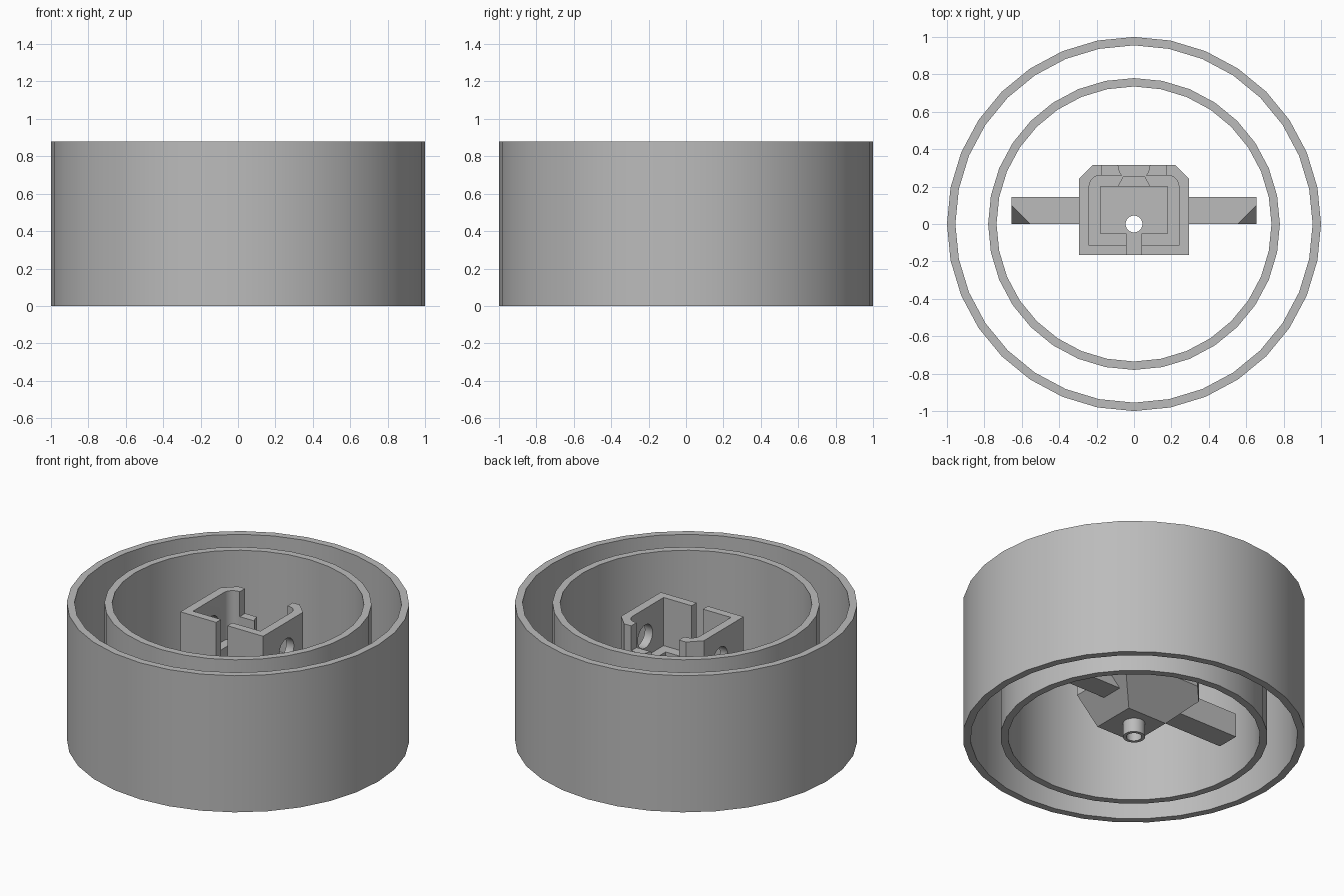
import bpy, bmesh, math
from mathutils import Vector

cube = bpy.data.objects.get("Cube")
if cube:
    bpy.data.objects.remove(cube, do_unlink=True)

grey = bpy.data.materials.new("plain_grey")
grey.use_nodes = True
grey.diffuse_color = (0.5, 0.5, 0.5, 1)
grey.node_tree.nodes["Principled BSDF"].inputs["Base Color"].default_value = (0.5, 0.5, 0.5, 1)


def finish(name, bm):
    bmesh.ops.recalc_face_normals(bm, faces=bm.faces[:])
    mesh = bpy.data.meshes.new(name)
    bm.to_mesh(mesh)
    bm.free()
    mesh.materials.append(grey)
    obj = bpy.data.objects.new(name, mesh)
    bpy.context.collection.objects.link(obj)
    return obj


def prism(name, outline, z0, z1, planes=()):
    """Extrude an xy outline, then slice off what lies beyond each plane."""
    bm = bmesh.new()
    face = bm.faces.new([bm.verts.new((x, y, z0)) for x, y in outline])
    out = bmesh.ops.extrude_face_region(bm, geom=[face])
    top = [v for v in out["geom"] if isinstance(v, bmesh.types.BMVert)]
    bmesh.ops.translate(bm, verts=top, vec=(0, 0, z1 - z0))
    for point, normal in planes:
        bmesh.ops.bisect_plane(bm, geom=bm.verts[:] + bm.edges[:] + bm.faces[:],
                               plane_co=point, plane_no=normal, clear_outer=True)
        bmesh.ops.holes_fill(bm, edges=[e for e in bm.edges if e.is_boundary])
    return finish(name, bm)


def rect(x0, x1, y0, y1):
    return [(x0, y0), (x1, y0), (x1, y1), (x0, y1)]


def circle(r, n=32, cy=0):
    return [(r * math.cos(2 * math.pi * i / n), cy + r * math.sin(2 * math.pi * i / n))
            for i in range(n)]


def tube(name, outer, inner, z0, z1, n=32):
    """Closed ring spun from a rectangular section."""
    bm = bmesh.new()
    section = [(inner, z0), (outer, z0), (outer, z1), (inner, z1)]
    rings = [[bm.verts.new((r * math.cos(a), r * math.sin(a), z)) for r, z in section]
             for a in (2 * math.pi * i / n for i in range(n))]
    for i in range(n):
        a, b = rings[i], rings[(i + 1) % n]
        for j in range(4):
            k = (j + 1) % 4
            bm.faces.new((a[j], b[j], b[k], a[k]))
    return finish(name, bm)


def cut(target, cutter):
    mod = target.modifiers.new("cut", "BOOLEAN")
    mod.operation = "DIFFERENCE"
    mod.solver = "EXACT"
    mod.object = cutter
    bpy.context.view_layer.update()
    evaluated = target.evaluated_get(bpy.context.evaluated_depsgraph_get())
    mesh = bpy.data.meshes.new_from_object(evaluated)
    target.modifiers.clear()
    target.data = mesh
    bpy.data.objects.remove(cutter, do_unlink=True)


def smooth(obj):
    bpy.ops.object.select_all(action="DESELECT")
    obj.select_set(True)
    bpy.context.view_layer.objects.active = obj
    bpy.ops.object.shade_smooth_by_angle(angle=math.radians(30))


# Two concentric walls
HEIGHT = 0.88
smooth(tube("outer_wall", 1.0, 0.955, 0, HEIGHT))
smooth(tube("inner_wall", 0.78, 0.735, 0, HEIGHT))

# Holder block with a tapered underside
BASE, TOP = 0.09, 0.81
FRONT, BACK, SIDE = -0.165, 0.315, 0.295
outline = [(-SIDE, FRONT), (SIDE, FRONT), (SIDE, 0.24), (0.22, BACK), (-0.22, BACK), (-SIDE, 0.24)]
holder = prism("holder", outline, BASE, TOP, [
    ((0.14, 0, BASE), (1, 0, -1)),
    ((-0.14, 0, BASE), (-1, 0, -1)),
    ((0, 0.12, BASE), (0, 1, -1))])

# Stepped pocket: wide upper part with rounded back corners, narrow lower part
LEDGE, FLOOR = 0.5, 0.25
arc = [(0.18 + 0.06 * math.cos(a), 0.2 + 0.06 * math.sin(a))
       for a in (math.pi / 2 * i / 6 for i in range(7))]
pocket = [(-0.24, -0.115), (0.24, -0.115)] + arc + [(-x, y) for x, y in reversed(arc)]
cut(holder, prism("pocket_cutter", pocket, LEDGE, 1))
cut(holder, prism("well_cutter", rect(-0.18, 0.18, -0.05, 0.2), FLOOR, 1))

# Front slit, back opening with round groove and flared notch
cut(holder, prism("slit_cutter", rect(-0.04, 0.04, -0.3, 0), FLOOR, 1))
cut(holder, prism("opening_cutter", rect(-0.17, 0.17, 0.22, 0.4), 0.65, 1))
cut(holder, prism("groove_cutter", circle(0.085, 24, BACK), LEDGE, 1))
notch = [(-0.09, 0.19), (0.09, 0.19), (0.055, 0.255), (-0.055, 0.255)]
cut(holder, prism("notch_cutter", notch, 0.42, 1))

# Round side holes and central drain hole
side_hole = prism("side_hole_cutter", circle(0.075, 24), -0.5, 0.5)
side_hole.rotation_euler = (0, math.pi / 2, 0)
side_hole.location = (0, 0.0725, 0.63)
cut(holder, side_hole)
cut(holder, prism("drain_cutter", circle(0.045, 24), -0.1, 1))
smooth(holder)

# Spout under the drain hole
smooth(tube("spout", 0.065, 0.045, 0, 0.12, 24))

# Side arms with one cut corner at each tip
for s, name in ((1, "left_arm"), (-1, "right_arm")):
    a, b, c = (Vector((s * 0.655, 0.1, 0.335)), Vector((s * 0.555, 0, 0.335)),
               Vector((s * 0.655, 0, 0.185)))
    normal = (b - a).cross(c - a)
    if normal.z < 0:
        normal.negate()
    prism(name, rect(s * 0.2, s * 0.655, 0, 0.145), 0.18, 0.335, [(a, normal)])
